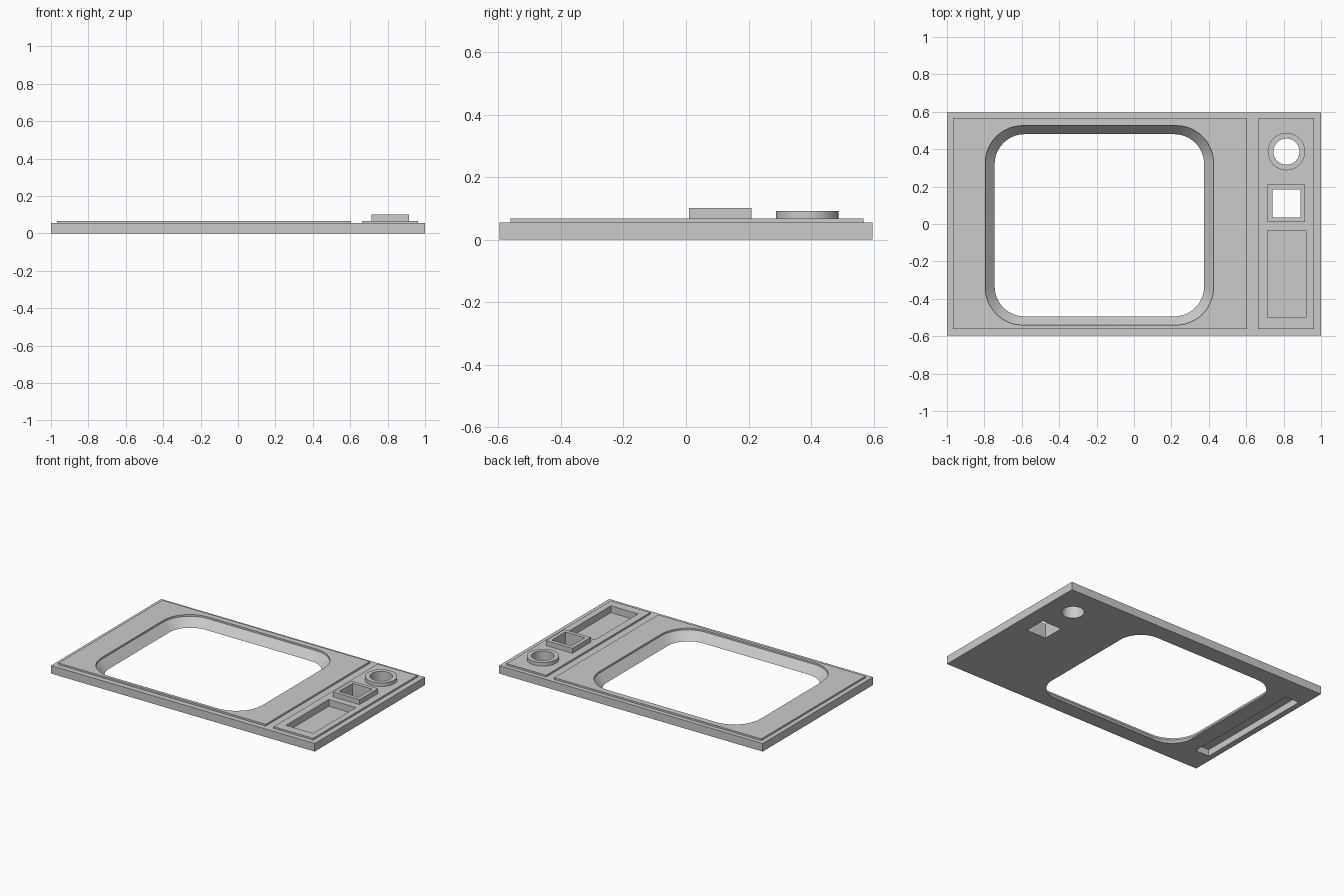
import bpy, bmesh, math

cube = bpy.data.objects.get("Cube")
if cube:
    bpy.data.objects.remove(cube, do_unlink=True)

grey = bpy.data.materials.new("plain grey")
grey.use_nodes = True
GREY = (0.6, 0.6, 0.6, 1)
grey.diffuse_color = GREY
grey.node_tree.nodes["Principled BSDF"].inputs["Base Color"].default_value = GREY


def rounded(cx, cy, hx, hy, r=0.0, steps=12):
    """Outline of a rectangle with optional round corners."""
    if r == 0:
        return [(cx + sx * hx, cy + sy * hy) for sx, sy in ((1, 1), (-1, 1), (-1, -1), (1, -1))]
    pts = []
    for q, (sx, sy) in enumerate(((1, 1), (-1, 1), (-1, -1), (1, -1))):
        for i in range(steps + 1):
            a = math.pi / 2 * (q + i / steps)
            pts.append((cx + sx * (hx - r) + r * math.cos(a),
                        cy + sy * (hy - r) + r * math.sin(a)))
    return pts


def circle(cx, cy, r, n=48):
    return [(cx + r * math.cos(math.tau * i / n), cy + r * math.sin(math.tau * i / n))
            for i in range(n)]


def loft(name, sections):
    """Closed solid through (outline, height) sections, listed from the bottom up."""
    bm = bmesh.new()
    rings = [[bm.verts.new((x, y, z)) for x, y in outline] for outline, z in sections]
    n = len(rings[0])
    for low, high in zip(rings, rings[1:]):
        for i in range(n):
            j = (i + 1) % n
            bm.faces.new((low[i], low[j], high[j], high[i]))
    bm.faces.new(rings[0][::-1])
    bm.faces.new(rings[-1])
    mesh = bpy.data.meshes.new(name)
    bm.to_mesh(mesh)
    bm.free()
    obj = bpy.data.objects.new(name, mesh)
    bpy.context.collection.objects.link(obj)
    mesh.materials.append(grey)
    return obj


def prism(name, outline, z0, z1):
    return loft(name, [(outline, z0), (outline, z1)])


PLATE, PANEL, SINK = 0.055, 0.067, 0.005
KNOB = (0.815, 0.387)
SQUARE = (0.815, 0.11)

# Solid parts
plate = prism("base_plate", rounded(0, 0, 1, 0.597), 0, PLATE)
screen_panel = prism("screen_panel", rounded(-0.183, 0.003, 0.786, 0.564), PLATE - SINK, PANEL)
control_panel = prism("control_panel", rounded(0.813, 0.003, 0.15, 0.564), PLATE - SINK, PANEL)
knob_ring = prism("knob_ring", circle(*KNOB, 0.1), PANEL - SINK, 0.092)
square_frame = prism("square_frame", rounded(*SQUARE, 0.1, 0.1), PANEL - SINK, 0.101)

# Cutters: tapered window, through holes, blind recesses
wide = rounded(-0.185, -0.007, 0.61, 0.533, 0.2)
window = loft("window_cutter", [
    (rounded(-0.185, -0.007, 0.55, 0.478, 0.152), -0.011),
    (wide, PLATE), (wide, 0.2)])
knob_hole = prism("knob_hole_cutter", circle(*KNOB, 0.07), -0.1, 0.2)
square_hole = prism("square_hole_cutter", rounded(*SQUARE, 0.074, 0.074), -0.1, 0.2)
top_recess = prism("top_recess_cutter", rounded(0.817, -0.268, 0.103, 0.232), 0.02, 0.2)
under_slot = prism("under_slot_cutter", rounded(-0.909, 0, 0.052, 0.43), -0.1, 0.045)

cuts = {
    plate: (window, knob_hole, square_hole, top_recess, under_slot),
    screen_panel: (window,),
    control_panel: (knob_hole, square_hole, top_recess),
    knob_ring: (knob_hole,),
    square_frame: (square_hole,),
}

# Cut every part, then shade curved walls smoothly
for part, cutters in cuts.items():
    bpy.ops.object.select_all(action="DESELECT")
    part.select_set(True)
    bpy.context.view_layer.objects.active = part
    for cutter in cutters:
        mod = part.modifiers.new(cutter.name, "BOOLEAN")
        mod.operation = "DIFFERENCE"
        mod.solver = "EXACT"
        mod.object = cutter
        bpy.ops.object.modifier_apply(modifier=mod.name)
    bpy.ops.object.shade_smooth_by_angle(angle=math.radians(30))

for cutter in (window, knob_hole, square_hole, top_recess, under_slot):
    bpy.data.objects.remove(cutter, do_unlink=True)
